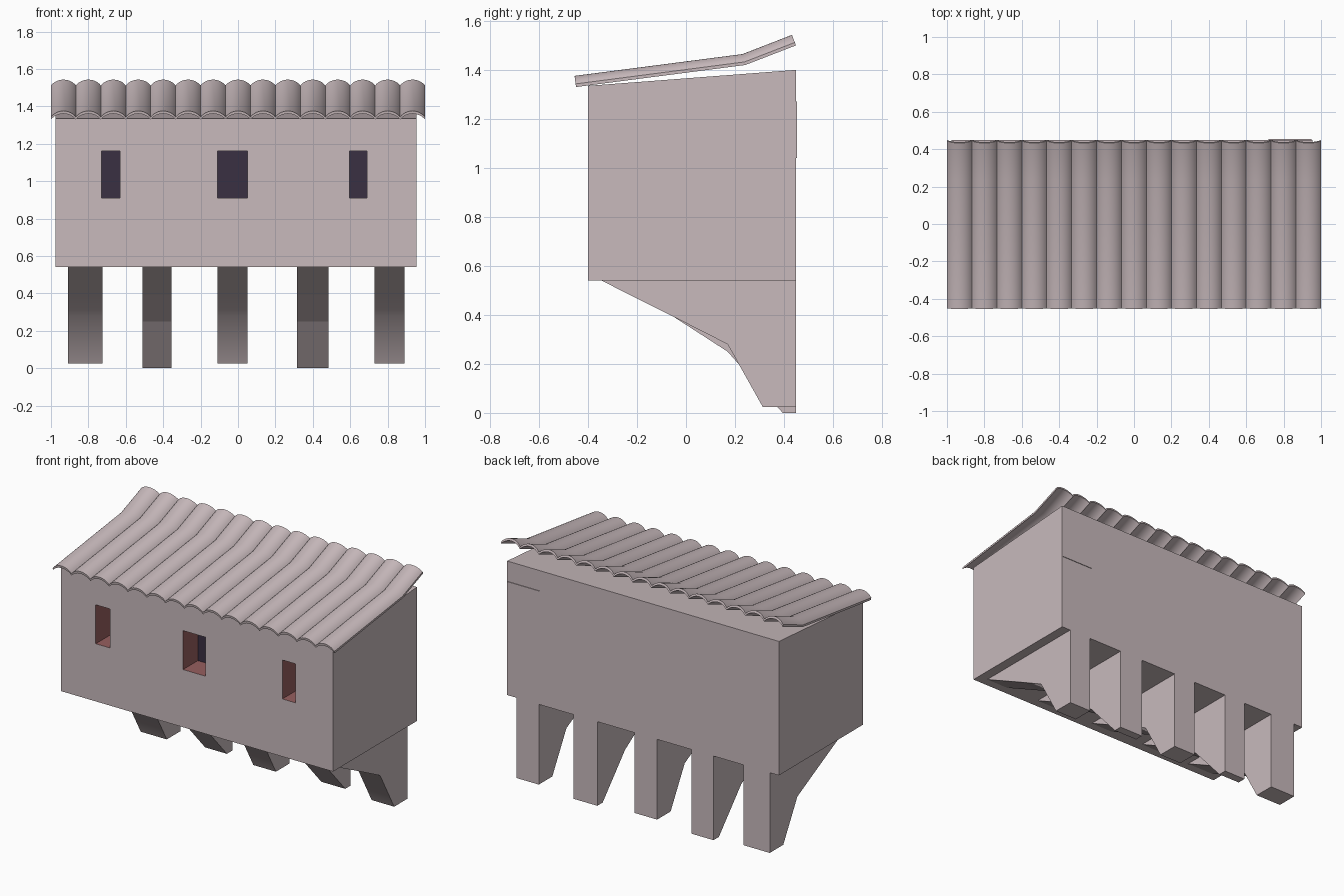
import bpy, bmesh, math
from mathutils import Vector

if "Cube" in bpy.data.objects:
    bpy.data.objects.remove(bpy.data.objects["Cube"])


def material(name, rgb):
    m = bpy.data.materials.new(name)
    m.diffuse_color = (*rgb, 1)
    m.use_nodes = True
    m.node_tree.nodes["Principled BSDF"].inputs["Base Color"].default_value = m.diffuse_color
    return m


stone = material("pale_stone", (0.58, 0.49, 0.505))
reveal = material("red_reveal", (0.31, 0.115, 0.115))
dark = material("dark_opening", (0.042, 0.029, 0.054))


def make_object(name, bm, *mats):
    bmesh.ops.recalc_face_normals(bm, faces=bm.faces)
    me = bpy.data.meshes.new(name)
    bm.to_mesh(me)
    bm.free()
    for m in mats:
        me.materials.append(m)
    ob = bpy.data.objects.new(name, me)
    bpy.context.collection.objects.link(ob)
    return ob


def smooth(ob, degrees):
    bpy.ops.object.select_all(action='DESELECT')
    ob.select_set(True)
    bpy.context.view_layer.objects.active = ob
    bpy.ops.object.shade_smooth_by_angle(angle=math.radians(degrees))


def slab(name, outline, x0, x1, *mats):
    """Extrude a (y, z) outline from x0 to x1."""
    bm = bmesh.new()
    a = [bm.verts.new((x0, y, z)) for y, z in outline]
    b = [bm.verts.new((x1, y, z)) for y, z in outline]
    bm.faces.new(a)
    bm.faces.new(b[::-1])
    n = len(a)
    for i in range(n):
        j = (i + 1) % n
        bm.faces.new((a[i], a[j], b[j], b[i]))
    return make_object(name, bm, *mats)


def box_outline(y0, y1, z0, z1):
    return [(y0, z0), (y1, z0), (y1, z1), (y0, z1)]


# Main body with three recessed windows
body = slab("wall_block", [(-0.4, 0.54), (0.45, 0.54), (0.45, 1.4), (-0.4, 1.335)],
            -0.975, 0.955, stone, reveal, dark)
DEPTH = -0.25
cutters = []
for x0, x1 in ((-0.73, -0.63), (-0.11, 0.05), (0.595, 0.69)):
    c = slab("window_cutter", box_outline(-0.5, DEPTH, 0.91, 1.16), x0, x1, stone)
    c.hide_render = True
    mod = body.modifiers.new("window", 'BOOLEAN')
    mod.operation, mod.solver, mod.object = 'DIFFERENCE', 'EXACT', c
    cutters.append(c)
bpy.context.view_layer.update()
cut = bpy.data.meshes.new_from_object(body.evaluated_get(bpy.context.evaluated_depsgraph_get()))
body.modifiers.clear()
body.data = cut
for c in cutters:
    bpy.data.objects.remove(c)
cut.materials.clear()
for m in (stone, reveal, dark):
    cut.materials.append(m)
for p in cut.polygons:
    ys = [cut.vertices[i].co.y for i in p.vertices]
    if min(ys) > DEPTH - 0.01 and max(ys) < DEPTH + 0.01:
        p.material_index = 2
    elif max(ys) < DEPTH + 0.01 and min(ys) < max(ys) - 0.05:
        p.material_index = 1
    else:
        p.material_index = 0

# Thin panel on the back wall
slab("back_panel", box_outline(0.449, 0.454, 1.04, 1.27), 0.72, 0.95, stone)

# Bracket legs in two alternating shapes
blunt = [(0.45, 0.54), (-0.345, 0.54), (-0.05, 0.392), (0.17, 0.28), (0.313, 0.025), (0.45, 0.025)]
pointed = [(0.45, 0.54), (-0.345, 0.54), (-0.05, 0.392), (0.17, 0.25), (0.21, 0.205), (0.395, 0), (0.45, 0)]
spans = [(-0.91, -0.725), (-0.51, -0.355), (-0.11, 0.05), (0.315, 0.485), (0.73, 0.89)]
for i, (x0, x1) in enumerate(spans):
    leg = slab("bracket_leg", pointed if i % 2 else blunt, x0, x1, stone)
    if i % 2 == 0:
        smooth(leg, 40)

# Roof: arched tile swept along a bent path, repeated across the width
COUNT = 15
W = 2 / COUNT
SEG = 12
path = [Vector((-0.449, 1.33)), Vector((0.242, 1.42)), Vector((0.449, 1.5))]


def arch(base, rise):
    """Circular arc of the tile width, given base height and rise."""
    r = (W * W / 4 + rise * rise) / (2 * rise)
    half = math.asin(W / 2 / r)
    pts = []
    for k in range(SEG + 1):
        t = -half + 2 * half * k / SEG
        pts.append((r * math.sin(t), base + rise - r + r * math.cos(t)))
    return pts


section = arch(0.013, 0.033) + arch(0.0, 0.031)[::-1]
bm = bmesh.new()
rings = []
for i, p in enumerate(path):
    dirs = [(path[j + 1] - path[j]).normalized() for j in (i - 1, i) if 0 <= j < 2]
    d = sum(dirs, Vector((0, 0))).normalized()
    n = Vector((-d.y, d.x))
    rings.append([bm.verts.new((-1 + W / 2 + x, p.x + n.x * h, p.y + n.y * h)) for x, h in section])
m = len(section)
for a, b in zip(rings, rings[1:]):
    for k in range(m):
        j = (k + 1) % m
        bm.faces.new((a[k], a[j], b[j], b[k]))
for ring in (rings[0], rings[-1]):
    for k in range(SEG):
        bm.faces.new((ring[k], ring[k + 1], ring[m - 2 - k], ring[m - 1 - k]))
roof = make_object("roof_tiles", bm, stone)
smooth(roof, 30)
arr = roof.modifiers.new("row", 'ARRAY')
arr.count = COUNT
arr.use_relative_offset = False
arr.use_constant_offset = True
arr.constant_offset_displace = (W, 0, 0)
